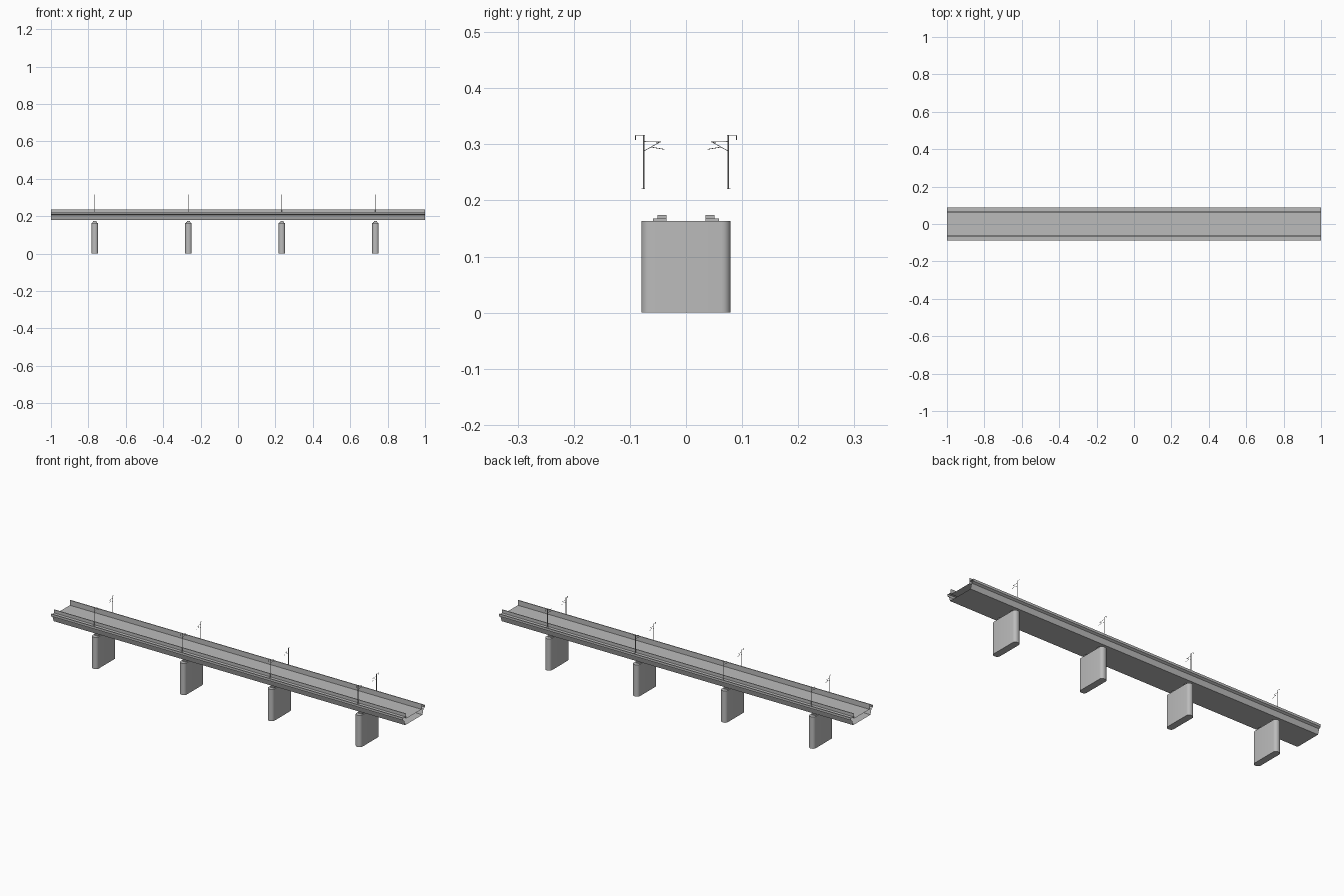
import bpy, bmesh, math
from mathutils import Vector

cube = bpy.data.objects.get("Cube")
if cube:
    bpy.data.objects.remove(cube, do_unlink=True)


def make_material(name, rgb):
    m = bpy.data.materials.new(name)
    m.use_nodes = True
    m.diffuse_color = (*rgb, 1)
    m.node_tree.nodes["Principled BSDF"].inputs["Base Color"].default_value = (*rgb, 1)
    return m


CONCRETE = make_material("concrete grey", (0.5, 0.5, 0.5))


def finish(bm, name, smooth=False):
    bmesh.ops.recalc_face_normals(bm, faces=bm.faces)
    mesh = bpy.data.meshes.new(name)
    bm.to_mesh(mesh)
    bm.free()
    mesh.materials.append(CONCRETE)
    obj = bpy.data.objects.new(name, mesh)
    bpy.context.collection.objects.link(obj)
    if smooth:
        bpy.ops.object.select_all(action="DESELECT")
        obj.select_set(True)
        bpy.context.view_layer.objects.active = obj
        bpy.ops.object.shade_smooth_by_angle(angle=math.radians(35))
    return obj


def extrude_profile(bm, points, offset, caps=True):
    """Sweep a closed loop of 3D points along an offset."""
    a = [bm.verts.new(p) for p in points]
    b = [bm.verts.new(Vector(p) + Vector(offset)) for p in points]
    n = len(a)
    for i in range(n):
        j = (i + 1) % n
        bm.faces.new((a[i], a[j], b[j], b[i]))
    if caps:
        bm.faces.new(a)
        bm.faces.new(b)


def add_box(bm, lo, hi):
    x0, y0, z0 = lo
    x1, y1, z1 = hi
    base = [(x0, y0, z0), (x1, y0, z0), (x1, y1, z0), (x0, y1, z0)]
    extrude_profile(bm, base, (0, 0, z1 - z0))


def add_rod(bm, start, end, radius):
    """Thin six-sided bar between two points."""
    start, end = Vector(start), Vector(end)
    axis = end - start
    side = axis.orthogonal().normalized()
    up = axis.normalized().cross(side)
    ring = [start + radius * (math.cos(k * math.pi / 3) * side + math.sin(k * math.pi / 3) * up)
            for k in range(6)]
    extrude_profile(bm, ring, axis)


# Hollow box girder with side ledges and inner walls, open at both ends
half = [(0.070, 0.179), (0.078, 0.205), (0.089, 0.211), (0.089, 0.223),
        (0.085, 0.223), (0.085, 0.220), (0.066, 0.220), (0.066, 0.236),
        (0.062, 0.236), (0.062, 0.210)]
section = half + [(-y, z) for y, z in reversed(half)]
bm = bmesh.new()
extrude_profile(bm, [(-1, y, z) for y, z in section], (2, 0, 0), caps=False)
finish(bm, "bridge_deck")


def rounded_rectangle(hx, hy, r, steps=6):
    points = []
    for k, (sx, sy) in enumerate([(1, 1), (-1, 1), (-1, -1), (1, -1)]):
        for i in range(steps + 1):
            t = math.pi / 2 * (k + i / steps)
            points.append((sx * (hx - r) + r * math.cos(t), sy * (hy - r) + r * math.sin(t)))
    return points


# Each support: pier, stepped bearings and a pair of masts
for n, x in enumerate((-0.765, -0.265, 0.235, 0.735), 1):
    bm = bmesh.new()
    outline = [(x + px, py, 0) for px, py in rounded_rectangle(0.0175, 0.0795, 0.016)]
    extrude_profile(bm, outline, (0, 0, 0.163))
    finish(bm, f"pier_{n}", smooth=True)

    for side, word in ((1, "back"), (-1, "front")):
        bm = bmesh.new()
        add_box(bm, (x - 0.012, side * 0.035, 0.163), (x + 0.012, side * 0.059, 0.168))
        add_box(bm, (x - 0.009, side * 0.035, 0.168), (x + 0.009, side * 0.051, 0.174))
        finish(bm, f"bearing_{word}_{n}")

        # Mast with foot plate, outward top arm and inward cantilever
        def at(y, z):
            return (x, side * y, z)
        bm = bmesh.new()
        add_box(bm, (x - 0.003, side * 0.073, 0.220), (x + 0.003, side * 0.079, 0.2215))
        add_rod(bm, at(0.075, 0.220), at(0.075, 0.316), 0.0015)
        bars = [((0.073, 0.316), (0.090, 0.316)), ((0.090, 0.316), (0.090, 0.308)),
                ((0.075, 0.288), (0.045, 0.305)), ((0.075, 0.305), (0.045, 0.304)),
                ((0.062, 0.295), (0.038, 0.291))]
        for p, q in bars:
            add_rod(bm, at(*p), at(*q), 0.0006)
        finish(bm, f"mast_{word}_{n}")
